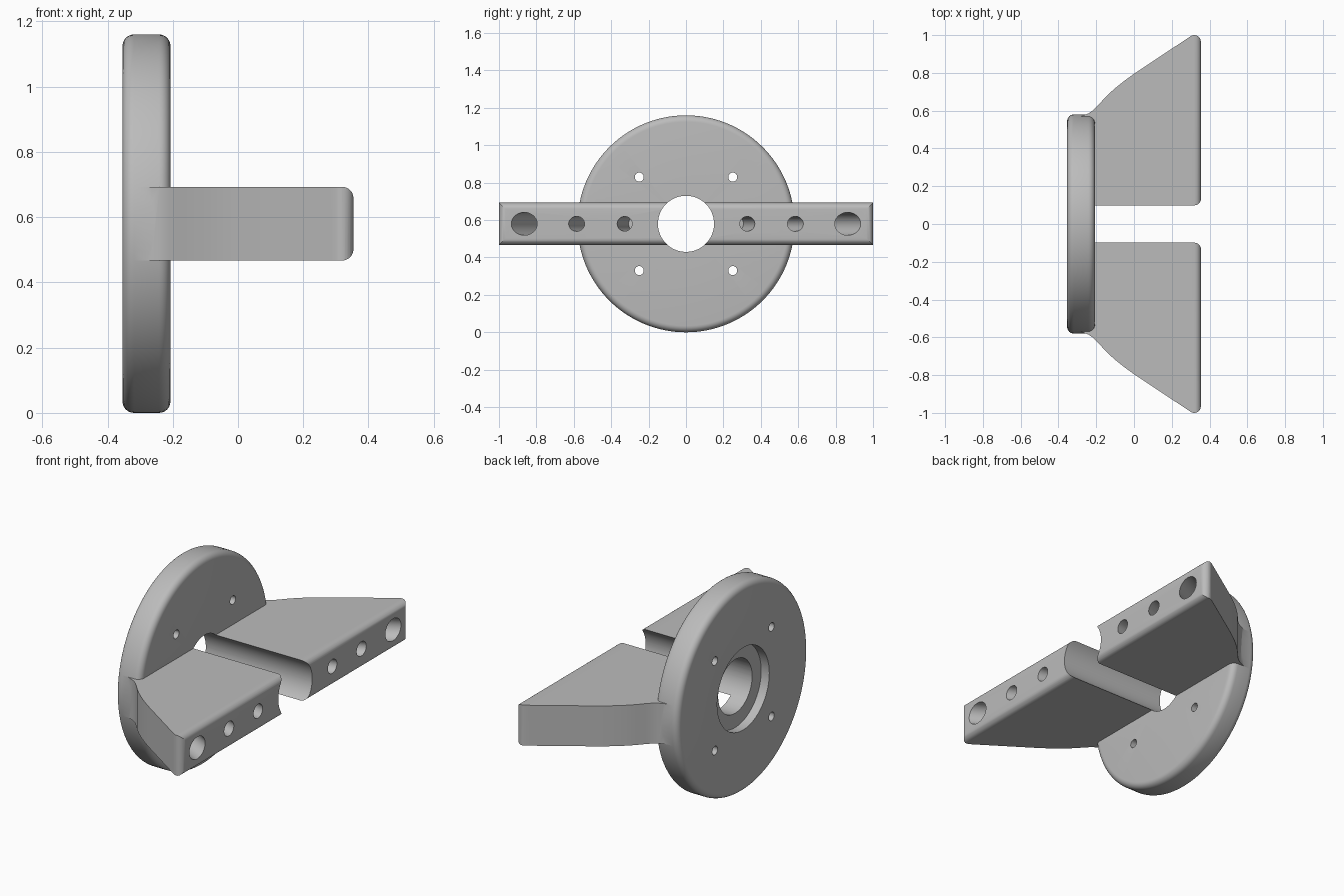
import bpy, bmesh, math
from mathutils import Vector, Matrix

cube = bpy.data.objects.get("Cube")
if cube:
    bpy.data.objects.remove(cube, do_unlink=True)

X0, X1, XF = -0.354, 0.354, -0.207   # back, tip of arms, front of disc
CZ, R, HALF, ROUND = 0.58, 0.58, 0.113, 0.035
BORE = 0.15

grey = bpy.data.materials.new("plain grey")
grey.use_nodes = True
COLOUR = (0.5, 0.5, 0.5, 1)
grey.diffuse_color = COLOUR
grey.node_tree.nodes["Principled BSDF"].inputs["Base Color"].default_value = COLOUR


def finish(name, bm):
    bmesh.ops.recalc_face_normals(bm, faces=bm.faces)
    mesh = bpy.data.meshes.new(name)
    bm.to_mesh(mesh)
    bm.free()
    mesh.materials.append(grey)
    ob = bpy.data.objects.new(name, mesh)
    bpy.context.collection.objects.link(ob)
    return ob


def prism(name, points, offset):
    """Extrude a closed outline of 3D points along an offset."""
    bm = bmesh.new()
    face = bm.faces.new([bm.verts.new(p) for p in points])
    new = bmesh.ops.extrude_face_region(bm, geom=[face])["geom"]
    bmesh.ops.translate(bm, vec=offset, verts=[g for g in new if isinstance(g, bmesh.types.BMVert)])
    return finish(name, bm)


def rod(name, start, end, radius, sides=48):
    """Cylinder between two points."""
    start, end = Vector(start), Vector(end)
    axis = end - start
    bm = bmesh.new()
    turn = axis.to_track_quat('Z', 'Y').to_matrix().to_4x4()
    bmesh.ops.create_cone(bm, cap_ends=True, segments=sides, radius1=radius, radius2=radius,
                          depth=axis.length, matrix=Matrix.Translation((start + end) / 2) @ turn)
    return finish(name, bm)


def arc(cx, cy, r, a0, a1, n=6):
    return [(cx + r * math.cos(math.radians(a0 + (a1 - a0) * i / n)),
             cy + r * math.sin(math.radians(a0 + (a1 - a0) * i / n))) for i in range(n + 1)]


def combine(target, other, mode):
    mod = target.modifiers.new(mode, 'BOOLEAN')
    mod.operation, mod.object, mod.solver = mode, other, 'EXACT'
    bpy.context.view_layer.objects.active = target
    bpy.ops.object.modifier_apply(modifier=mod.name)
    bpy.data.objects.remove(other, do_unlink=True)


# Disc: a rounded rim profile spun around the x axis
rim = arc(X0 + ROUND, R - ROUND, ROUND, 180, 90) + arc(XF - ROUND, R - ROUND, ROUND, 90, 0)
profile = [(X0, 0)] + rim + [(XF, 0)]
bm = bmesh.new()
verts = [bm.verts.new((x, 0, CZ + r)) for x, r in profile]
edges = [bm.edges.new(pair) for pair in zip(verts, verts[1:])]
bmesh.ops.spin(bm, geom=verts + edges, cent=(0, 0, CZ), axis=(1, 0, 0),
               angle=math.tau, steps=128, use_merge=False)
bmesh.ops.remove_doubles(bm, verts=bm.verts, dist=0.0001)
body = finish("flange_with_arms", bm)

# Arms: flared outline with a rounded tip, mirrored in y
flare = [(-0.29, 0.565), (-0.265, 0.576), (-0.24, 0.586), (-0.215, 0.603), (-0.19, 0.628),
         (-0.16, 0.662), (-0.13, 0.692), (-0.095, 0.723), (-0.05, 0.759), (0, 0.795)]
half = flare + arc(X1 - ROUND, 0.965, ROUND, 123, 0, 8)
outline = half + [(x, -y) for x, y in reversed(half)]
arms = prism("arms", [(x, y, CZ - HALF) for x, y in outline], (0, 0, 2 * HALF))

# Round the long top and bottom edges at the tip
side = ([(-0.4, -HALF - 0.01), (X1 - 2 * ROUND, -HALF - 0.01), (X1 - 2 * ROUND, -HALF)]
        + arc(X1 - ROUND, ROUND - HALF, ROUND, -90, 0)
        + arc(X1 - ROUND, HALF - ROUND, ROUND, 0, 90)
        + [(X1 - 2 * ROUND, HALF), (X1 - 2 * ROUND, HALF + 0.01), (-0.4, HALF + 0.01)])
combine(arms, prism("tip_rounding", [(x, -1.1, CZ + z) for x, z in side], (0, 2.2, 0)), 'INTERSECT')
combine(body, arms, 'UNION')

# Central bore, and the shallow recess on the back
combine(body, rod("bore", (-1, 0, CZ), (1, 0, CZ), BORE, 96), 'DIFFERENCE')
combine(body, rod("recess", (-1, 0, CZ), (X0 + 0.05, 0, CZ), 0.23, 96), 'DIFFERENCE')

for s in (-1, 1):
    # Mounting holes through the disc
    for t in (-1, 1):
        y, z = s * 0.25, CZ + t * 0.25
        combine(body, rod("mount_hole", (-1, y, z), (0, y, z), 0.024, 32), 'DIFFERENCE')
    # Blind holes in the arm ends, leaning towards the axis
    for y, r, depth in ((0.865, 0.061, 0.4), (0.585, 0.04, 0.35), (0.328, 0.039, 0.3)):
        tip = Vector((X1, s * y, CZ))
        aim = (tip - Vector((-1.28, 0, CZ))).normalized()
        combine(body, rod("arm_hole", tip - aim * depth, tip + aim * 0.15, r), 'DIFFERENCE')

bpy.ops.object.select_all(action='DESELECT')
body.select_set(True)
bpy.context.view_layer.objects.active = body
bpy.ops.object.shade_smooth_by_angle(angle=math.radians(30))
